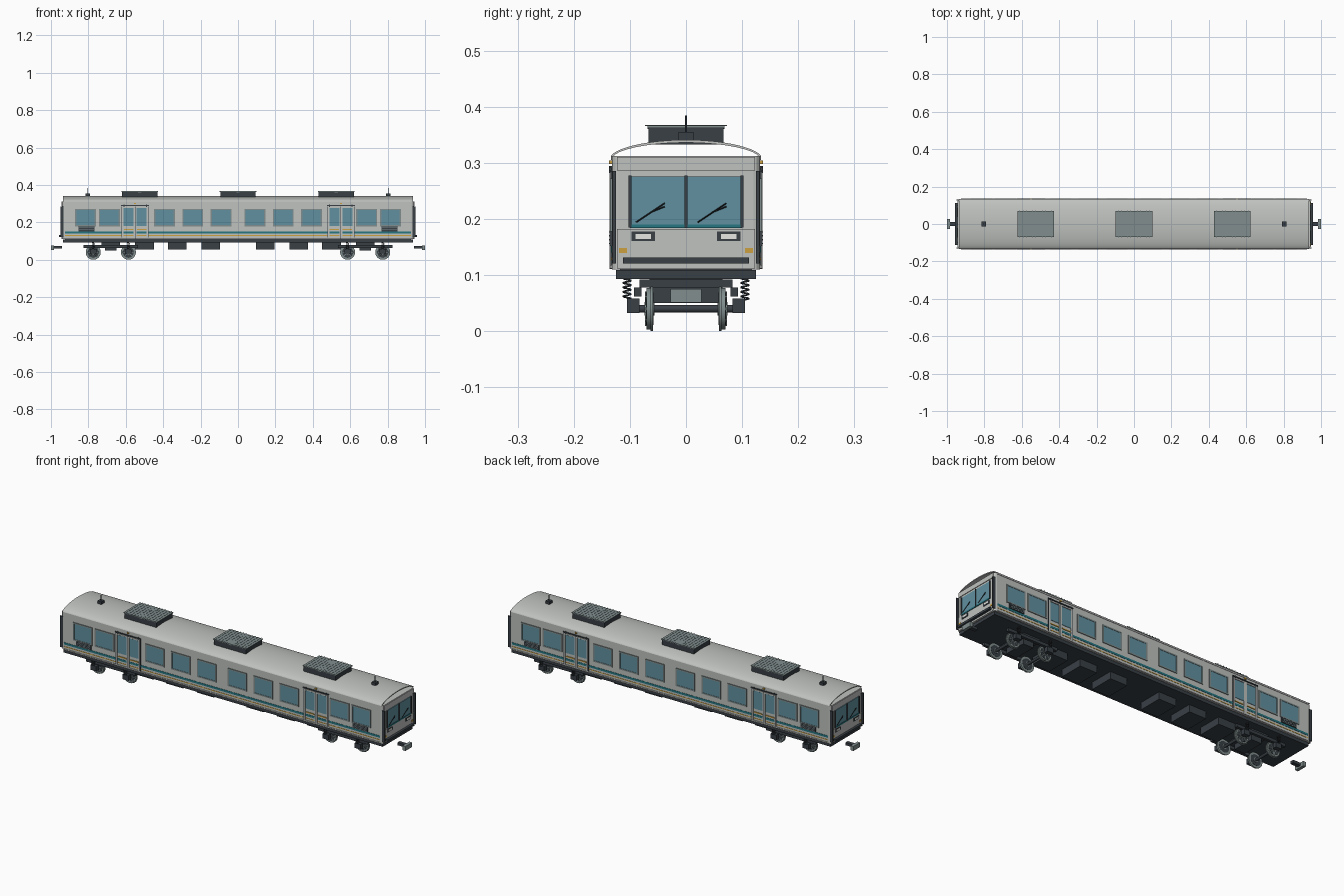
import bpy, bmesh, math
from mathutils import Matrix, Vector

cube = bpy.data.objects.get("Cube")
if cube:
    bpy.data.objects.remove(cube, do_unlink=True)


def material(name, rgb):
    m = bpy.data.materials.new(name)
    m.use_nodes = True
    m.diffuse_color = (*rgb, 1)
    m.node_tree.nodes["Principled BSDF"].inputs["Base Color"].default_value = (*rgb, 1)
    return m


PAINT = material("light grey paint", (0.52, 0.54, 0.52))
DARK = material("charcoal", (0.04, 0.05, 0.06))
STEEL = material("steel grey", (0.22, 0.27, 0.27))
GLASS = material("blue glass", (0.12, 0.28, 0.35))
TEAL = material("teal stripe", (0.02, 0.18, 0.22))
AMBER = material("amber", (0.6, 0.35, 0.05))
WHITE = material("lamp white", (0.85, 0.85, 0.82))
BLACK = material("black rubber", (0.012, 0.014, 0.016))
SIGNS = (-1, 1)


def finish(name, mat, bm, smooth=False):
    bmesh.ops.recalc_face_normals(bm, faces=bm.faces)
    mesh = bpy.data.meshes.new(name)
    bm.to_mesh(mesh)
    bm.free()
    mesh.materials.append(mat)
    ob = bpy.data.objects.new(name, mesh)
    bpy.context.collection.objects.link(ob)
    if smooth:
        bpy.ops.object.select_all(action="DESELECT")
        ob.select_set(True)
        bpy.context.view_layer.objects.active = ob
        bpy.ops.object.shade_smooth_by_angle(angle=math.radians(35))
    return ob


def boxes(name, mat, items):
    """One object from (centre, size) boxes."""
    bm = bmesh.new()
    for centre, size in items:
        bmesh.ops.create_cube(bm, size=1, matrix=Matrix.Translation(centre) @ Matrix.Diagonal((*size, 1)))
    return finish(name, mat, bm)


def rods(name, mat, items, sides=16):
    """One object from (start, end, radius) cylinders."""
    bm = bmesh.new()
    for a, b, r in items:
        a, b = Vector(a), Vector(b)
        turn = (b - a).to_track_quat("Z", "Y").to_matrix().to_4x4()
        bmesh.ops.create_cone(bm, cap_ends=True, segments=sides, radius1=r, radius2=r,
                              depth=(b - a).length, matrix=Matrix.Translation((a + b) / 2) @ turn)
    return finish(name, mat, bm, True)


def both_sides(x, y, z, size):
    """A box on the left and right flanks."""
    return [((x, s * y, z), size) for s in SIGNS]


def frame(x, z, w, h, t, y, d):
    """Four bars around an opening on each flank."""
    out = []
    for e in SIGNS:
        out += both_sides(x + e * (w - t) / 2, y, z, (t, d, h))
        out += both_sides(x, y, z + e * (h - t) / 2, (w, d, t))
    return out


# Body shell
body = boxes("car_body", PAINT, [((0, 0, 0.211), (1.88, 0.264, 0.202))])
bm = bmesh.new()
bm.from_mesh(body.data)
upright = [e for e in bm.edges if abs(e.verts[0].co.z - e.verts[1].co.z) > 0.1]
bmesh.ops.bevel(bm, geom=upright, offset=0.012, segments=3, affect="EDGES", profile=0.5)
bm.to_mesh(body.data)
bm.free()

# Arched roof shell, open at its ends
bm = bmesh.new()
rings = []
for x in (-0.935, 0.935):
    outer, inner = [], []
    for i in range(25):
        c, s = math.cos(math.pi * i / 24), abs(math.sin(math.pi * i / 24))
        outer.append(bm.verts.new((x, 0.134 * c, 0.311 + 0.03 * s ** 1.2)))
        inner.append(bm.verts.new((x, 0.129 * c, 0.311 + 0.025 * s ** 1.2)))
    rings.append(outer + inner[::-1])
n = len(rings[0])
for i in range(n):
    j = (i + 1) % n
    bm.faces.new((rings[0][i], rings[0][j], rings[1][j], rings[1][i]))
for ring in rings:
    for i in range(n // 2 - 1):
        bm.faces.new((ring[i], ring[i + 1], ring[n - 2 - i], ring[n - 1 - i]))
finish("roof", PAINT, bm, True)
boxes("eave_trim", PAINT, both_sides(0, 0.132, 0.308, (1.85, 0.004, 0.006)))

# Side windows
window_x = [s * x for s in SIGNS for x in (0.09, 0.242, 0.393, 0.688, 0.815)]
panes, frames = [], []
for x in window_x:
    panes += both_sides(x, 0.1325, 0.225, (0.1, 0.003, 0.084))
    frames += frame(x, 0.225, 0.112, 0.095, 0.007, 0.133, 0.005)
boxes("side_window_glass", GLASS, panes)
boxes("side_window_frames", STEEL, frames)

# Waist stripes
boxes("teal_stripe", TEAL, both_sides(0, 0.1323, 0.146, (1.85, 0.002, 0.011)))
boxes("amber_stripe", AMBER, both_sides(0, 0.1323, 0.129, (1.85, 0.002, 0.004)))
boxes("sill_trim", PAINT, both_sides(0, 0.133, 0.115, (1.85, 0.004, 0.006)))

# Sliding doors
leaf, glass, seams, rails, treads, lamps = [], [], [], [], [], []
for x in (-0.55, 0.55):
    for e in SIGNS:
        leaf += frame(x + e * 0.035, 0.198, 0.068, 0.172, 0.007, 0.1335, 0.005)
        glass += both_sides(x + e * 0.035, 0.1325, 0.228, (0.054, 0.003, 0.095))
        seams += both_sides(x + e * 0.072, 0.1325, 0.198, (0.003, 0.004, 0.175))
        treads += both_sides(x + e * 0.035, 0.1335, 0.162, (0.05, 0.004, 0.005))
        rails += both_sides(x + e * 0.06, 0.134, 0.288, (0.006, 0.006, 0.012))
    seams += both_sides(x, 0.1335, 0.198, (0.002, 0.006, 0.175))
    rails += both_sides(x, 0.135, 0.289, (0.15, 0.004, 0.005))
    lamps += both_sides(x, 0.134, 0.301, (0.01, 0.007, 0.007))
boxes("door_leaves", PAINT, leaf)
boxes("door_glass", GLASS, glass)
boxes("door_seams", DARK, seams)
boxes("door_rails", DARK, rails)
boxes("door_warning_strips", AMBER, treads)
boxes("door_lamps", AMBER, lamps)

# Dark louvre panels near the ends
vents, slats = [], []
for x in (-0.81, 0.81):
    vents += both_sides(x, 0.1335, 0.166, (0.088, 0.006, 0.028))
    for i in range(4):
        slats += both_sides(x, 0.1365, 0.156 + i * 0.007, (0.078, 0.002, 0.002))
boxes("side_louvres", DARK, vents)
boxes("side_louvre_slats", STEEL, slats)

# Cab ends
pane, black, paint, amber, white, teal, wipers = [], [], [], [], [], [], []
for e in SIGNS:
    x = e * 0.941
    paint += [((x, 0, 0.298), (0.005, 0.246, 0.024)), ((x, 0, 0.147), (0.004, 0.246, 0.07))]
    teal.append(((x, 0, 0.187), (0.008, 0.2, 0.007)))
    black += [((x, 0, 0.231), (0.01, 0.006, 0.092)), ((e * 0.947, 0, 0.126), (0.018, 0.224, 0.011))]
    for s in SIGNS:
        pane.append(((x, s * 0.051, 0.232), (0.004, 0.096, 0.088)))
        black += [((x, s * 0.1, 0.231), (0.01, 0.005, 0.092)),
                  ((e * 0.942, s * 0.128, 0.203), (0.016, 0.006, 0.165)),
                  ((x, s * 0.076, 0.169), (0.008, 0.042, 0.017))]
        white.append(((x, s * 0.076, 0.169), (0.011, 0.028, 0.009)))
        amber.append(((x, s * 0.112, 0.144), (0.008, 0.014, 0.009)))
        low = (e * 0.946, e * (s * 0.055 - 0.034), 0.194)
        high = (e * 0.946, e * (s * 0.055 + 0.017), 0.228)
        mid = (e * 0.946, e * (s * 0.055 - 0.008), 0.212)
        tip = (e * 0.946, e * (s * 0.055 + 0.017), 0.222)
        wipers += [(low, high, 0.0012), (mid, tip, 0.0012)]
boxes("cab_panels", PAINT, paint)
boxes("windscreens", GLASS, pane)
boxes("windscreen_sills", TEAL, teal)
boxes("cab_trim", DARK, black)
boxes("headlamps", WHITE, white)
boxes("marker_lamps", AMBER, amber)
rods("wipers", BLACK, wipers, 6)

# Roof cooling units
cases, lids, ribs, fans = [], [], [], []
for x in (-0.525, 0, 0.525):
    cases.append(((x, 0, 0.348), (0.188, 0.134, 0.03)))
    lids.append(((x, 0, 0.3645), (0.196, 0.138, 0.004)))
    for i in range(-5, 6):
        ribs.append(((x + i * 0.017, 0, 0.3668), (0.002, 0.146, 0.0015)))
    for s in SIGNS:
        fans.append(((x, s * 0.045, 0.36), (x, s * 0.045, 0.3672), 0.024))
boxes("cooling_unit_cases", DARK, cases)
boxes("cooling_unit_lids", STEEL, lids)
boxes("cooling_unit_ribs", STEEL, ribs)
rods("cooling_unit_fans", STEEL, fans, 24)

# Roof aerials
boxes("aerial_bases", DARK, [((s * 0.803, 0, 0.347), (0.024, 0.026, 0.016)) for s in SIGNS])
rods("aerial_rods", DARK, [((s * 0.803, 0, 0.35), (s * 0.803, 0, 0.384), 0.002) for s in SIGNS], 8)

# Underframe and equipment
boxes("underframe", DARK, [((0, 0, 0.101), (1.87, 0.25, 0.016)), ((0, 0, 0.109), (1.85, 0.236, 0.006))])
boxes("equipment_boxes", DARK, [((s * x, 0, 0.075), (0.1, 0.13, 0.04))
                                for s in SIGNS for x in (0.145, 0.325, 0.5)])

# Bogies and running gear
beams, hubs, axles, tyres, spokes, discs = [], [], [], [], [], []
coils = bpy.data.curves.new("suspension_springs", "CURVE")
coils.dimensions = "3D"
coils.bevel_depth, coils.bevel_resolution = 0.0016, 1
for bx in (-0.68, 0.68):
    beams += [((bx, 0, 0.085), (0.1, 0.166, 0.015)), ((bx, 0, 0.065), (0.06, 0.12, 0.03))]
    beams += both_sides(bx, 0.086, 0.07, (0.29, 0.014, 0.016))
    for e in SIGNS:
        x = bx + e * 0.094
        beams += both_sides(x, 0.094, 0.045, (0.034, 0.022, 0.026))
        axles.append(((x, -0.09, 0.04), (x, 0.09, 0.04), 0.007))
        for s in SIGNS:
            tyres.append(((x, s * 0.06, 0.04), (x, s * 0.07, 0.04), 0.037))
            tyres.append(((x, s * 0.059, 0.04), (x, s * 0.063, 0.04), 0.04))
            discs.append(((x, s * 0.058, 0.04), (x, s * 0.0715, 0.04), 0.029))
            hubs.append(((x, s * 0.056, 0.04), (x, s * 0.074, 0.04), 0.012))
            for k in range(8):
                a = k * math.tau / 8
                rim = (x + 0.031 * math.cos(a), s * 0.0705, 0.04 + 0.031 * math.sin(a))
                spokes.append(((x, s * 0.0705, 0.04), rim, 0.003))
            turns = coils.splines.new("POLY")
            turns.points.add(48)
            for k, p in enumerate(turns.points):
                a = k * math.tau / 10
                p.co = (x + 0.007 * math.cos(a), s * 0.105 + 0.007 * math.sin(a), 0.056 + k * 0.0008, 1)
boxes("bogie_frames", DARK, beams)
rods("axles", DARK, axles)
rods("wheel_tyres", STEEL, tyres, 32)
rods("wheel_discs", DARK, discs, 24)
rods("wheel_hubs", STEEL, hubs)
rods("wheel_spokes", STEEL, spokes, 6)
coils.materials.append(DARK)
bpy.context.collection.objects.link(bpy.data.objects.new("suspension_springs", coils))

# Couplers
boxes("coupler_shanks", DARK, [((s * 0.963, 0, 0.066), (0.046, 0.02, 0.014)) for s in SIGNS])
boxes("coupler_heads", STEEL, [((s * 0.992, 0, 0.063), (0.016, 0.056, 0.024)) for s in SIGNS])
